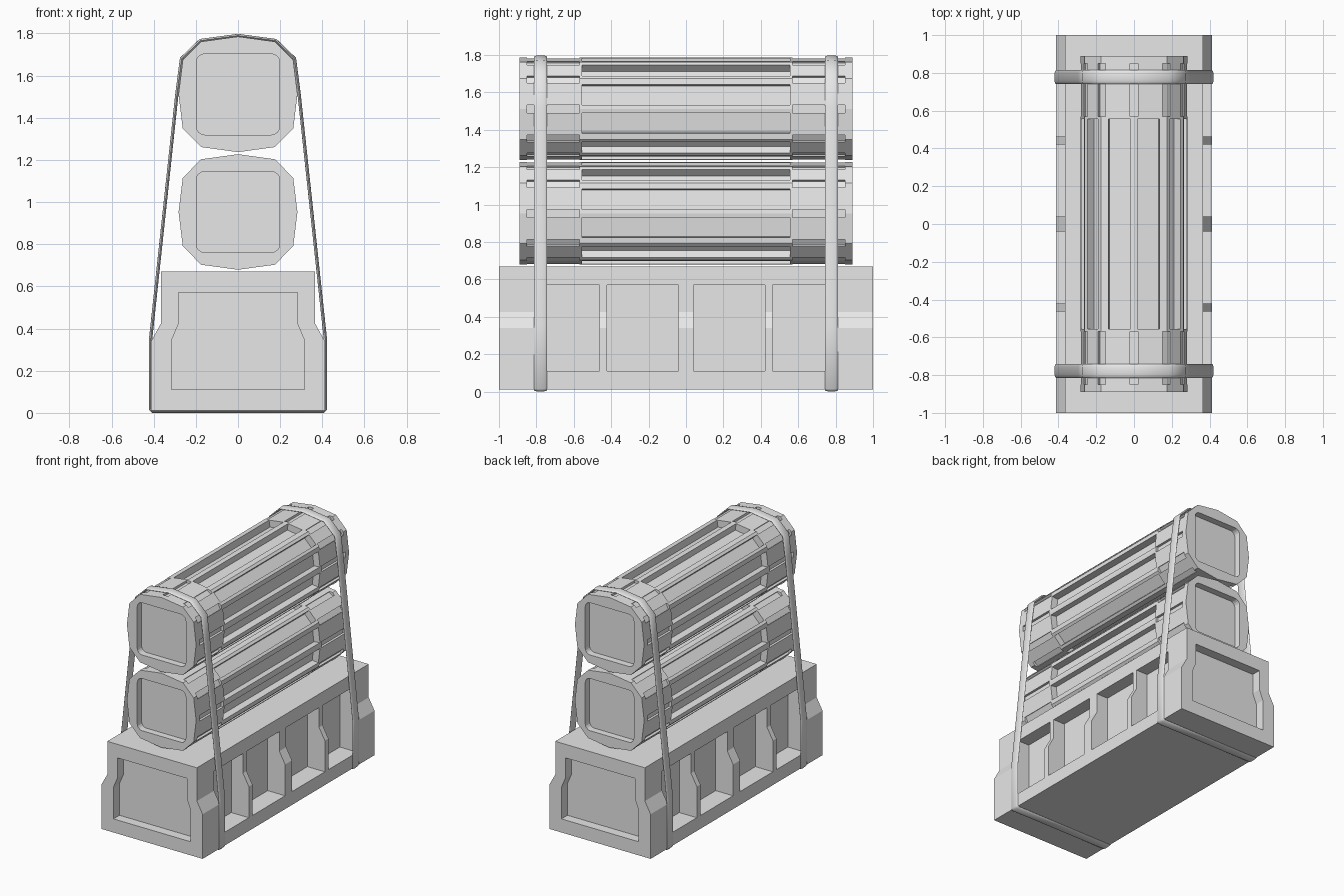
import bpy, bmesh, math
from mathutils import Vector as V

if "Cube" in bpy.data.objects:
    bpy.data.objects.remove(bpy.data.objects["Cube"])

grey = bpy.data.materials.new("light_grey")
grey.diffuse_color = (0.8, 0.8, 0.8, 1)
grey.use_nodes = True
grey.node_tree.nodes["Principled BSDF"].inputs["Base Color"].default_value = grey.diffuse_color


def prism(bm, ring, vec):
    """Closed prism: a planar ring swept along vec."""
    a = [bm.verts.new(p) for p in ring]
    b = [bm.verts.new(V(p) + V(vec)) for p in ring]
    n = len(a)
    bm.faces.new(a)
    bm.faces.new(b[::-1])
    for i in range(n):
        bm.faces.new((a[i], b[i], b[(i + 1) % n], a[(i + 1) % n]))


def make(name, bm):
    bmesh.ops.recalc_face_normals(bm, faces=bm.faces)
    me = bpy.data.meshes.new(name)
    bm.to_mesh(me)
    bm.free()
    me.materials.append(grey)
    ob = bpy.data.objects.new(name, me)
    bpy.context.collection.objects.link(ob)
    return ob


def carve(ob, cutter):
    """Subtract the cutter, keep the result as plain mesh."""
    cutter.hide_render = True
    m = ob.modifiers.new("carve", 'BOOLEAN')
    m.operation, m.solver, m.object = 'DIFFERENCE', 'EXACT', cutter
    dg = bpy.context.evaluated_depsgraph_get()
    me = bpy.data.meshes.new_from_object(ob.evaluated_get(dg))
    ob.modifiers.clear()
    ob.data = me
    bpy.data.objects.remove(cutter)


def mirror_x(half):
    return half + [(-x, z) for x, z in reversed(half) if x > 1e-6]


def at(pts, y):
    return [(x, y, z) for x, z in pts]


# Base block: stepped profile with end and side recesses
bm = bmesh.new()
prism(bm, at(mirror_x([(0.412, 0.012), (0.412, 0.34), (0.365, 0.425), (0.365, 0.67)]), -1), (0, 2, 0))
base = make("base_block", bm)
bm = bmesh.new()
end_profile = mirror_x([(0.315, 0.112), (0.315, 0.345), (0.283, 0.42), (0.283, 0.57)])
for s in (-1, 1):
    prism(bm, at(end_profile, s * 0.93), (0, s * 0.2, 0))
    for y0, y1 in ((-0.8, -0.463), (-0.422, -0.04), (0.04, 0.422), (0.463, 0.8)):
        ring = [(s * 0.27, y0, 0.11), (s * 0.27, y1, 0.11), (s * 0.27, y1, 0.57), (s * 0.27, y0, 0.57)]
        prism(bm, ring, (s * 0.3, 0, 0))
carve(base, make("base_cutter", bm))

# Canister cross-section, twelve sides, from one quarter
quarter = [(0, 0.274), (0.175, 0.25), (0.262, 0.162), (0.282, 0)]
right_half = quarter + [(x, -z) for x, z in reversed(quarter[:-1])]
SECTION = right_half + [(-x, z) for x, z in reversed(right_half[1:-1])]
# Rim widths beside each section corner, along the facets of a quarter
RIMS = [(0.02, 0.04), (0.021, 0.021), (0.032, 0.022)]
RIMS = RIMS + [r[::-1] for r in reversed(RIMS)]
RIMS = RIMS * 2


def canister(name, zc):
    bm = bmesh.new()
    prism(bm, at([(x, z + zc) for x, z in SECTION], -0.89), (0, 1.78, 0))
    body = make(name, bm)
    bm = bmesh.new()
    c = V((0, 0, zc))
    for i in range(12):
        p, q = SECTION[i], SECTION[(i + 1) % 12]
        p, q = V((p[0], 0, p[1])), V((q[0], 0, q[1]))
        d = (q - p).normalized()
        n = V((-d.z, 0, d.x))
        if n.dot(p) < 0:
            n = -n
        # long sunken panel on each facet
        a, b = p + d * RIMS[i][0], q - d * RIMS[i][1]
        ring = [c + v for v in (a - n * 0.05, b - n * 0.05, b + n * 0.02, a + n * 0.02)]
        prism(bm, [v + V((0, -0.555, 0)) for v in ring], (0, 1.11, 0))
        # short slots over each corner at both ends
        r = p.normalized()
        t = V((-r.z, 0, r.x)) * 0.021
        ring = [c + v for v in (p - r * 0.02 - t, p - r * 0.02 + t, p + r * 0.04 + t, p + r * 0.04 - t)]
        for y in (-0.85, 0.57):
            prism(bm, [v + V((0, y, 0)) for v in ring], (0, 0.28, 0))
    # rounded square recess in each end
    square = []
    for k in range(4):
        for j in range(5):
            ang = math.radians(90 * k + 22.5 * j)
            cx = 0.158 if k in (0, 3) else -0.158
            cz = 0.152 if k in (0, 1) else -0.152
            square.append((cx + 0.04 * math.cos(ang), zc + cz + 0.04 * math.sin(ang)))
    for s in (-1, 1):
        prism(bm, at(square, s * 0.84), (0, s * 0.2, 0))
    carve(body, make("canister_cutter", bm))


canister("lower_canister", 0.953)
canister("upper_canister", 1.511)

# Straps: flattened oval section swept round the stack
path = [(0, 0.008), (0.405, 0.008), (0.414, 0.018), (0.414, 0.355),
        (0.289, 1.52), (0.268, 1.68), (0.179, 1.766), (0, 1.79)]
path = path + [(-x, z) for x, z in reversed(path[1:-1])]


def strap(name, yc, sides=14):
    bm = bmesh.new()
    rings = []
    n = len(path)
    for i in range(n):
        p = V(path[i])
        d1 = (p - V(path[i - 1])).normalized()
        d2 = (V(path[(i + 1) % n]) - p).normalized()
        n1, n2 = V((d1.y, -d1.x)), V((d2.y, -d2.x))
        m = (n1 + n2) / (1 + n1.dot(n2))
        ring = []
        for k in range(sides):
            a = 2 * math.pi * k / sides
            o = p + m * 0.008 * math.sin(a)
            ring.append(bm.verts.new((o.x, yc + 0.036 * math.cos(a), o.y)))
        rings.append(ring)
    for i in range(n):
        a, b = rings[i], rings[(i + 1) % n]
        for k in range(sides):
            j = (k + 1) % sides
            bm.faces.new((a[k], b[k], b[j], a[j]))
    ob = make(name, bm)
    bpy.ops.object.select_all(action='DESELECT')
    ob.select_set(True)
    bpy.context.view_layer.objects.active = ob
    bpy.ops.object.shade_smooth_by_angle(angle=math.radians(50))


strap("front_strap", -0.778)
strap("back_strap", 0.778)
